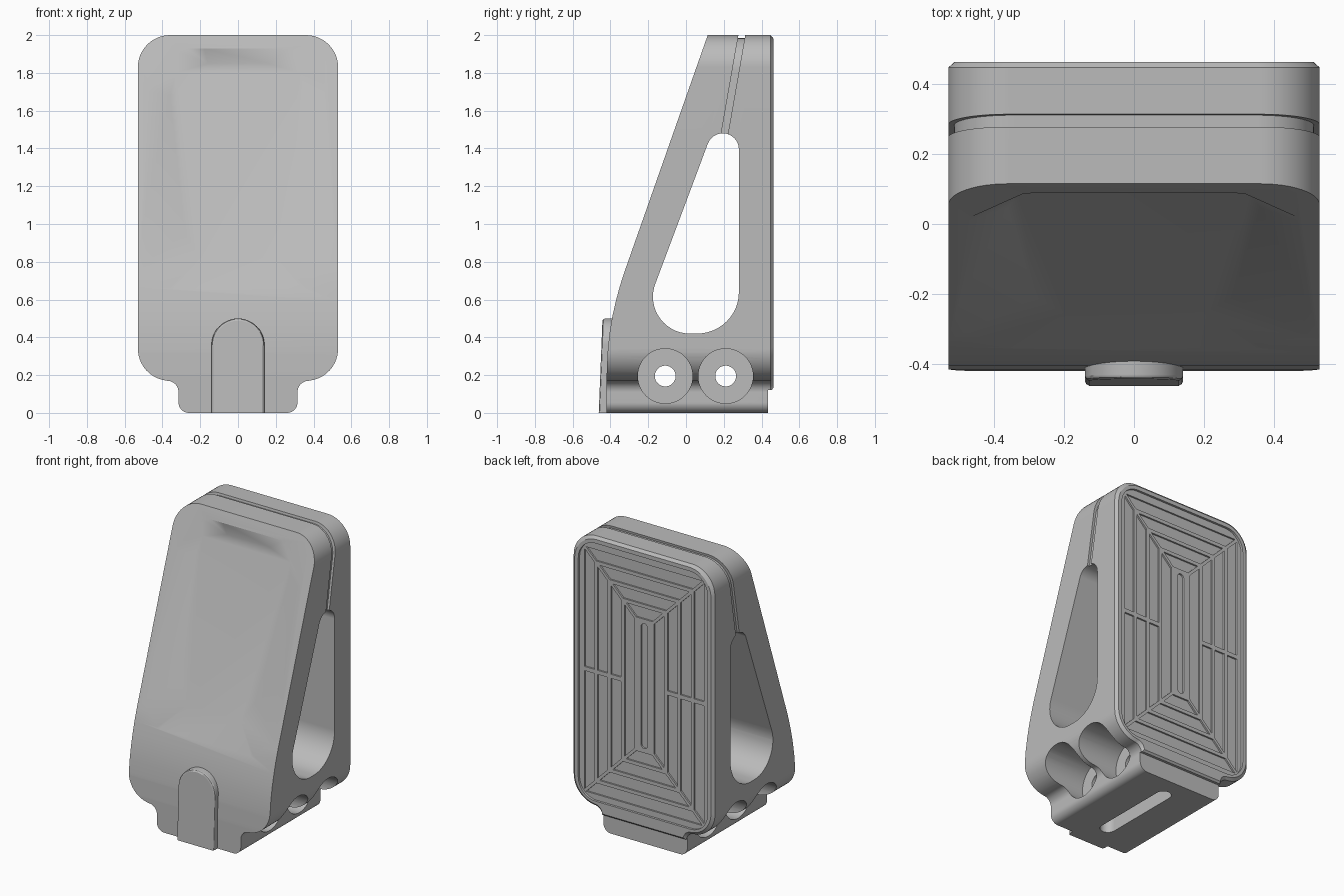
import bpy, bmesh
from math import cos, sin, radians
from mathutils import Vector

cube = bpy.data.objects.get("Cube")
if cube:
    bpy.data.objects.remove(cube, do_unlink=True)

grey = bpy.data.materials.new("plain grey")
grey.use_nodes = True
colour = (0.5, 0.5, 0.5, 1)
grey.diffuse_color = colour
grey.node_tree.nodes["Principled BSDF"].inputs["Base Color"].default_value = colour


def arc(a, b, r, start, end, n=12):
    angles = [radians(start + (end - start) * i / n) for i in range(n + 1)]
    return [(a + r * cos(t), b + r * sin(t)) for t in angles]


def mirrored(half):
    return half + [(-a, b) for a, b in reversed(half)]


def place(a, b, t, axis):
    return {"x": (t, a, b), "y": (a, t, b), "z": (a, b, t)}[axis]


def add_loft(bm, pts, axis, rings, centre=(0, 1), half=(0.53, 1)):
    """Skin an outline through (position, inset) rings along an axis."""
    loops = []
    for t, inset in rings:
        sa, sb = 1 - inset / half[0], 1 - inset / half[1]
        loops.append([bm.verts.new(place(centre[0] + (a - centre[0]) * sa,
                                         centre[1] + (b - centre[1]) * sb, t, axis))
                      for a, b in pts])
    n = len(pts)
    for low, high in zip(loops, loops[1:]):
        for i in range(n):
            j = (i + 1) % n
            bm.faces.new((low[i], low[j], high[j], high[i]))
    bm.faces.new(loops[0])
    bm.faces.new(loops[-1])


def finish(name, bm):
    bmesh.ops.recalc_face_normals(bm, faces=bm.faces)
    mesh = bpy.data.meshes.new(name)
    bm.to_mesh(mesh)
    bm.free()
    ob = bpy.data.objects.new(name, mesh)
    ob.data.materials.append(grey)
    bpy.context.collection.objects.link(ob)
    return ob


def loft(name, pts, axis, rings, **kw):
    bm = bmesh.new()
    add_loft(bm, pts, axis, rings, **kw)
    return finish(name, bm)


def prisms(name, outlines, axis, spans):
    bm = bmesh.new()
    for pts in outlines:
        for low, high in spans:
            add_loft(bm, pts, axis, [(low, 0), (high, 0)])
    return finish(name, bm)


def combine(ob, tool, operation="DIFFERENCE"):
    mod = ob.modifiers.new("shape", "BOOLEAN")
    mod.operation, mod.object, mod.solver = operation, tool, "EXACT"
    bpy.context.view_layer.objects.active = ob
    bpy.ops.object.modifier_apply(modifier=mod.name)
    bpy.data.objects.remove(tool, do_unlink=True)


def hull_outline(pts):
    """Convex outline of a 2D point set."""
    def chain(seq):
        out = []
        for p in seq:
            while len(out) > 1 and ((out[-1][0] - out[-2][0]) * (p[1] - out[-2][1])
                                    - (out[-1][1] - out[-2][1]) * (p[0] - out[-2][0])) <= 1e-7:
                out.pop()
            out.append(p)
        return out[:-1]
    pts = sorted(set(pts))
    return chain(pts) + chain(pts[::-1])


def shade(ob):
    bpy.ops.object.select_all(action="DESELECT")
    ob.select_set(True)
    bpy.context.view_layer.objects.active = ob
    bpy.ops.object.shade_smooth_by_angle(angle=radians(30))
    mod = ob.modifiers.new("clean shading", "WEIGHTED_NORMAL")
    mod.keep_sharp = True


# Body: wedge side profile crossed with the rounded front outline
outline = mirrored(arc(0.26, 0.055, 0.055, -90, 0) + arc(0.375, 0.11, 0.06, 180, 90)
                   + arc(0.36, 0.34, 0.17, -84, 0) + arc(0.36, 1.83, 0.17, 0, 90))
profile = [(-0.42, -0.1), (0.435, -0.1), (0.435, 0.12), (0.452, 0.12), (0.463, 0.132),
           (0.463, 2.1), (0.15, 2.1), (0.115, 2.0), (-0.33, 0.735), (-0.352, 0.665),
           (-0.372, 0.59), (-0.39, 0.51), (-0.405, 0.42), (-0.415, 0.32), (-0.42, 0.2)]
body = loft("wedge_body", outline, "y", [(-0.6, 0), (0.447, 0), (0.463, 0.018)])
combine(body, prisms("side_profile", [profile], "x", [(-0.7, 0.7)]), "INTERSECT")

# Teardrop opening through the sides
teardrop = hull_outline(arc(0.02, 0.615, 0.195, 0, 360, 48) + arc(0.06, 0.64, 0.22, 0, 360, 48)
                        + arc(0.195, 1.395, 0.085, 0, 360, 32))
combine(body, prisms("opening", [teardrop], "x", [(-0.7, 0.7)]))

# Shallow groove running over the top from opening to opening
slab = [(0.183, 1.46), (0.219, 1.46), (0.331, 2.1), (0.295, 2.1)]
groove = prisms("groove", [slab], "x", [(-0.7, 0.7)])
combine(groove, loft("groove_floor", outline, "y", [(-0.6, 0.016), (0.6, 0.016)]))
combine(body, groove)

# Counterbored bolt holes and the slot underneath
for radius, spans in ((0.145, [(0.2, 0.7), (-0.7, -0.2)]), (0.055, [(-0.4, 0.4)])):
    circles = [arc(y, 0.195, radius, 0, 360 - 7.5, 47) for y in (-0.11, 0.21)]
    combine(body, prisms("bores", circles, "x", spans))
slot = arc(0, 0.28, 0.05, 0, 180) + arc(0, -0.25, 0.05, 180, 360)
combine(body, prisms("bottom_slot", [slot], "z", [(-0.1, 0.12)]))

# Dished front face with a ledge at the top
def on_slope(x, z, depth):
    return Vector((x, 0.115 + (z - 2) * 0.352 + depth, z))


rim = [(0.27, 1.93), (0.37, 1.85), (0.47, 1.7), (0.48, 0.8), (0.36, 0.64)]
floor = [(0.16, 1.85), (0.33, 1.8), (0.36, 1.68), (0.28, 0.95), (0.2, 0.82)]
bm = bmesh.new()
for (ox, oz), (ix, iz) in zip(rim, floor):
    for side in (1, -1):
        top, low = on_slope(ox * side, oz, 0), on_slope(ix * side, iz, 0.045)
        bm.verts.new(low)
        bm.verts.new(top + (top - low) * 0.4)
bmesh.ops.convex_hull(bm, input=bm.verts)
combine(body, finish("dish", bm))

# Recessed back panel inside a thin rim
panel = mirrored(arc(0.355, 0.335, 0.13, -90, 0) + arc(0.355, 1.825, 0.13, 0, 90))
combine(body, prisms("panel", [panel], "y", [(0.448, 0.6)]))

# Nested rings of shallow pockets, split by diagonal and middle ribs
mid, width, gap = 1.075, 0.076, 0.014
pockets = [arc(0, mid + 0.4, 0.024, 0, 180) + arc(0, mid - 0.4, 0.024, 180, 360)]
for k in range(4):
    hx, hz = 0.45 - 0.1 * k, 0.83 - 0.1 * k
    for s in (1, -1):
        x0, x1 = hx - gap, hx - width - gap
        pockets.append([(-x0, mid + s * hz), (x0, mid + s * hz),
                        (x1, mid + s * (hz - width)), (-x1, mid + s * (hz - width))])
        z0, z1 = hz - gap, hz - width - gap
        a, b = s * hx, s * (hx - width)
        if k < 3:
            for v in (1, -1):
                pockets.append([(a, mid + v * z0), (b, mid + v * z1),
                                (b, mid + v * gap), (a, mid + v * gap)])
        else:
            pockets.append([(a, mid + z0), (b, mid + z1), (b, mid - z1), (a, mid - z0)])
combine(body, prisms("pockets", pockets, "y", [(0.437, 0.6)]))
shade(body)

# Arched tab on the front of the foot
arch = [(-0.14, 0), (0.14, 0)] + arc(0, 0.36, 0.14, 0, 180, 24)
tab = loft("front_tab", arch, "y", [(-0.35, 0), (-0.449, 0), (-0.457, 0.004), (-0.462, 0.012)],
           centre=(0, 0), half=(0.14, 0.5))
for v in tab.data.vertices:
    v.co.y += 0.04 * v.co.z
shade(tab)
